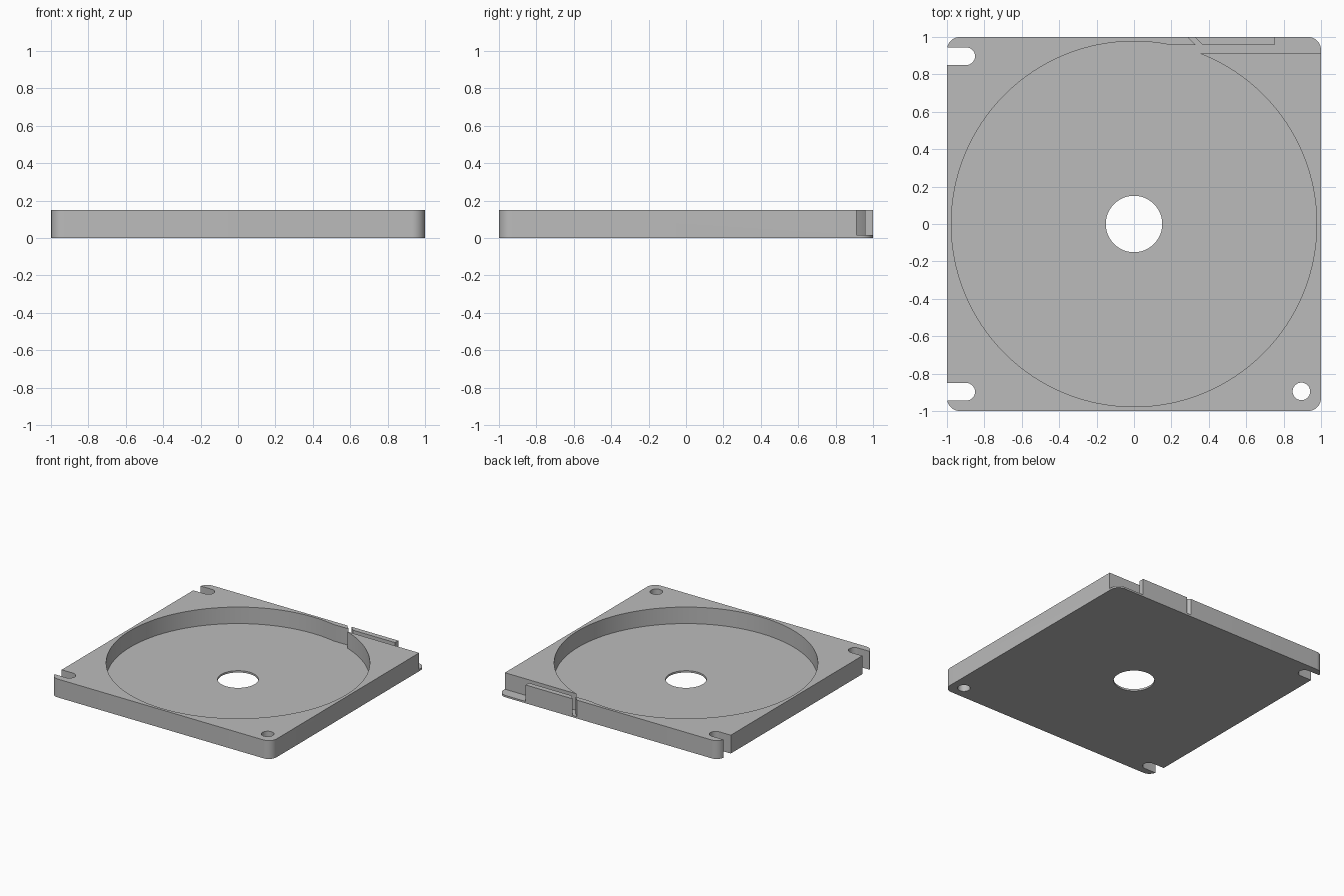
import bpy
import bmesh
from math import cos, sin, pi

cube = bpy.data.objects.get("Cube")
if cube:
    bpy.data.objects.remove(cube, do_unlink=True)

HEIGHT, FLOOR = 0.15, 0.015
LOW, HIGH = -0.05, HEIGHT + 0.05      # cutters overshoot the faces
CHANNEL_IN, CHANNEL_OUT = 0.912, 0.957

grey = bpy.data.materials.new("light grey")
grey.use_nodes = True
grey.diffuse_color = (0.5, 0.5, 0.5, 1)
grey.node_tree.nodes["Principled BSDF"].inputs["Base Color"].default_value = (0.5, 0.5, 0.5, 1)


def arc(cx, cy, r, start, end, steps):
    """Points along an arc, angles in half turns."""
    angles = [pi * (start + (end - start) * i / steps) for i in range(steps + 1)]
    return [(cx + r * cos(a), cy + r * sin(a)) for a in angles]


def circle(cx, cy, r, steps):
    return arc(cx, cy, r, 0, 2, steps)[:-1]


def prism(name, outline, z0, z1):
    """Extrude a counter-clockwise outline from z0 to z1."""
    bm = bmesh.new()
    face = bm.faces.new([bm.verts.new((x, y, z0)) for x, y in outline])
    top = bmesh.ops.extrude_face_region(bm, geom=[face])["geom"]
    verts = [v for v in top if isinstance(v, bmesh.types.BMVert)]
    bmesh.ops.translate(bm, verts=verts, vec=(0, 0, z1 - z0))
    bmesh.ops.recalc_face_normals(bm, faces=bm.faces)
    mesh = bpy.data.meshes.new(name)
    bm.to_mesh(mesh)
    bm.free()
    mesh.materials.append(grey)
    obj = bpy.data.objects.new(name, mesh)
    bpy.context.collection.objects.link(obj)
    return obj


def cut(target, name, outline, z0=LOW, z1=HIGH):
    """Subtract an extruded outline from the target."""
    cutter = prism(name, outline, z0, z1)
    cutter.hide_render = True
    mod = target.modifiers.new(name, "BOOLEAN")
    mod.operation = "DIFFERENCE"
    mod.solver = "EXACT"
    mod.object = cutter
    bpy.context.view_layer.objects.active = target
    bpy.ops.object.modifier_apply(modifier=mod.name)
    bpy.data.objects.remove(cutter, do_unlink=True)


# Square tray with rounded corners
r = 0.07
c = 1 - r
outline = []
for i, (sx, sy) in enumerate([(1, 1), (-1, 1), (-1, -1), (1, -1)]):
    outline += arc(sx * c, sy * c, r, i / 2, i / 2 + 0.5, 12)
tray = prism("tray", outline, 0, HEIGHT)

# Round pocket and hub hole
cut(tray, "pocket", circle(0, 0, 0.977, 160), FLOOR)
cut(tray, "hub_hole", circle(0, 0, 0.151, 64))

# Mounting hole and two open mounting slots
cut(tray, "mounting_hole", circle(0.895, -0.895, 0.047, 32))
for side in (-1, 1):
    y = side * 0.897
    cut(tray, "mounting_slot", arc(-0.897, y, 0.047, -0.5, 0.5, 16)
        + [(-1.1, y + 0.047), (-1.1, y - 0.047)])

# Exit channel behind a thin lip, open at the left corner
cut(tray, "exit_channel", [(0.15, CHANNEL_IN), (1.1, CHANNEL_IN),
                           (1.1, CHANNEL_OUT), (0.15, CHANNEL_OUT)], FLOOR)
cut(tray, "corner_opening", [(0.75, 0.93), (1.1, 0.93), (1.1, 1.1), (0.75, 1.1)], FLOOR)

# Slanted gap through the lip
d = 0.02
cut(tray, "slanted_gap", [(0.33 + d, CHANNEL_OUT - d), (0.368 + d, CHANNEL_OUT - d),
                          (0.325 - d, 1 + d), (0.287 - d, 1 + d)], FLOOR)

# Smooth round walls, crisp edges
bpy.ops.object.select_all(action="DESELECT")
tray.select_set(True)
bpy.context.view_layer.objects.active = tray
bpy.ops.object.shade_smooth_by_angle(angle=pi / 6)
